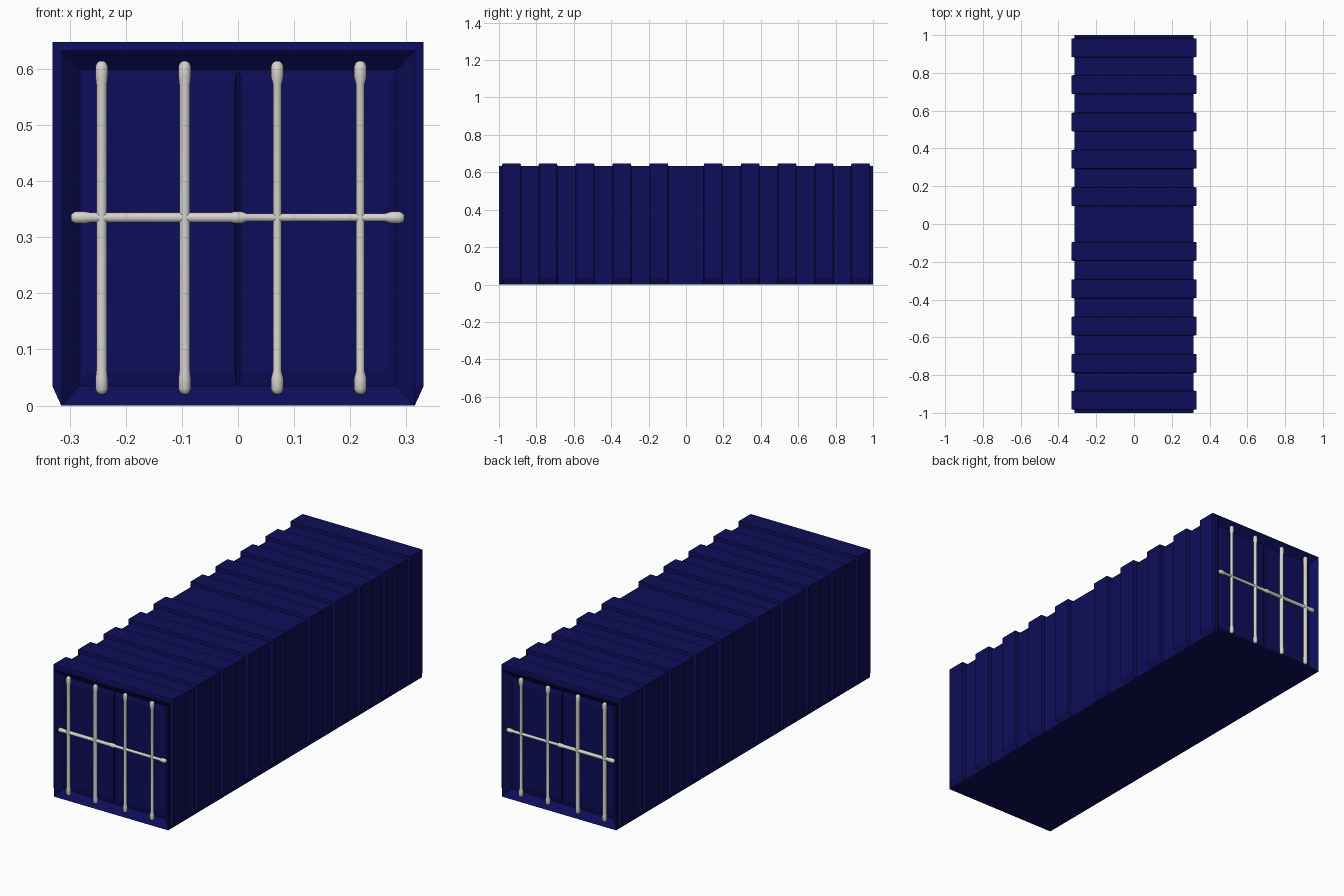
import bpy, bmesh, math
from mathutils import Vector

if "Cube" in bpy.data.objects:
    bpy.data.objects.remove(bpy.data.objects["Cube"])


def make_material(name, rgb):
    m = bpy.data.materials.new(name)
    m.diffuse_color = (*rgb, 1)
    m.use_nodes = True
    m.node_tree.nodes["Principled BSDF"].inputs["Base Color"].default_value = m.diffuse_color
    return m


NAVY = make_material("navy paint", (0.004, 0.004, 0.1))
STEEL = make_material("light steel", (0.66, 0.65, 0.62))


def finish(bm, name, mat, smooth=False):
    bmesh.ops.recalc_face_normals(bm, faces=bm.faces[:])
    me = bpy.data.meshes.new(name)
    bm.to_mesh(me)
    bm.free()
    ob = bpy.data.objects.new(name, me)
    bpy.context.collection.objects.link(ob)
    me.materials.append(mat)
    if smooth:
        bpy.ops.object.select_all(action='DESELECT')
        ob.select_set(True)
        bpy.context.view_layer.objects.active = ob
        bpy.ops.object.shade_smooth_by_angle(angle=math.radians(50))
    return ob


def loft(bm, loops):
    """Skin a list of closed loops and cap both ends."""
    rings = [[bm.verts.new(p) for p in loop] for loop in loops]
    for a, b in zip(rings, rings[1:]):
        n = len(a)
        for i in range(n):
            bm.faces.new((a[i], a[(i + 1) % n], b[(i + 1) % n], b[i]))
    bm.faces.new(rings[0])
    bm.faces.new(rings[-1])


# --- corrugated body with recessed ends ---
W0, T0 = 0.315, 0.633     # groove half width and height
W1, T1 = 0.331, 0.648     # rib half width and height
DEPTH = 0.032             # end recess


def section(y, w, t):
    return [(-W0, y, 0), (-w, y, 0.035), (-w, y, t), (w, y, t), (w, y, 0.035), (W0, y, 0)]


def recess(y):
    w, z0, z1 = 0.282, 0.035, 0.598
    return [(-w, y, z0), (-w, y, z0 + 0.03), (-w, y, z1), (w, y, z1), (w, y, z0 + 0.03), (w, y, z0)]


centres = [0.145, 0.343, 0.54, 0.738, 0.933]
loops = [recess(-1 + DEPTH), section(-1, W0, T0)]
for c in [-c for c in reversed(centres)] + centres:
    loops += [section(c - 0.051, W0, T0), section(c - 0.048, W1, T1),
              section(c + 0.048, W1, T1), section(c + 0.051, W0, T0)]
loops += [section(1, W0, T0), recess(1 - DEPTH)]
bm = bmesh.new()
loft(bm, loops)
finish(bm, "container_body", NAVY)


# --- door panels: shallow bevelled plates, two at each end ---
def rect(x0, x1, z0, z1, y):
    return [(x0, y, z0), (x1, y, z0), (x1, y, z1), (x0, y, z1)]


for end, label in ((-1, "front"), (1, "back")):
    for side in (-1, 1):
        bm = bmesh.new()
        y = end * (1 - DEPTH)
        loft(bm, [rect(side * 0.002, side * 0.281, 0.036, 0.597, y - end * 0.003),
                  rect(side * 0.002, side * 0.281, 0.036, 0.597, y + end * 0.0005),
                  rect(side * 0.006, side * 0.268, 0.061, 0.574, y + end * 0.005)])
        finish(bm, f"{label}_door_{'left' if side < 0 else 'right'}", NAVY)


# --- locking rods: lathed bars with thicker rounded end brackets ---
def rod(name, start, axis, length, r, big, ends=(0.042, 0.042), sides=14):
    start, axis = Vector(start), Vector(axis)
    u = Vector((0, 1, 0))
    v = axis.cross(u)
    e0, e1 = ends
    half = [(0.0, 0.35), (0.003, 0.75), (0.009, 1.0)]
    prof = [(s, k * big) for s, k in half] + [(e0 * 0.7, big), (e0, r)]
    prof += [(length - e1, r), (length - e1 * 0.7, big)]
    prof += [(length - s, k * big) for s, k in reversed(half)]
    bm = bmesh.new()
    loft(bm, [[start + axis * s + (u * math.cos(a) + v * math.sin(a)) * q
               for a in (2 * math.pi * i / sides for i in range(sides))] for s, q in prof])
    finish(bm, name, STEEL, True)


for end, label in ((-1, "front"), (1, "back")):
    y = end * 0.988
    for i, (x, r) in enumerate(((-0.243, 0.0098), (-0.095, 0.0098), (0.07, 0.0078), (0.218, 0.0078))):
        rod(f"{label}_lock_rod_{i + 1}", (x, y, 0.02), (0, 0, 1), 0.594, r, 0.0112)
    rod(f"{label}_cross_bar_left", (-0.298, y, 0.335), (1, 0, 0), 0.31, 0.0092, 0.0112, (0.035, 0.025))
    rod(f"{label}_cross_bar_right", (-0.01, y, 0.335), (1, 0, 0), 0.307, 0.0075, 0.0108, (0.025, 0.035))
